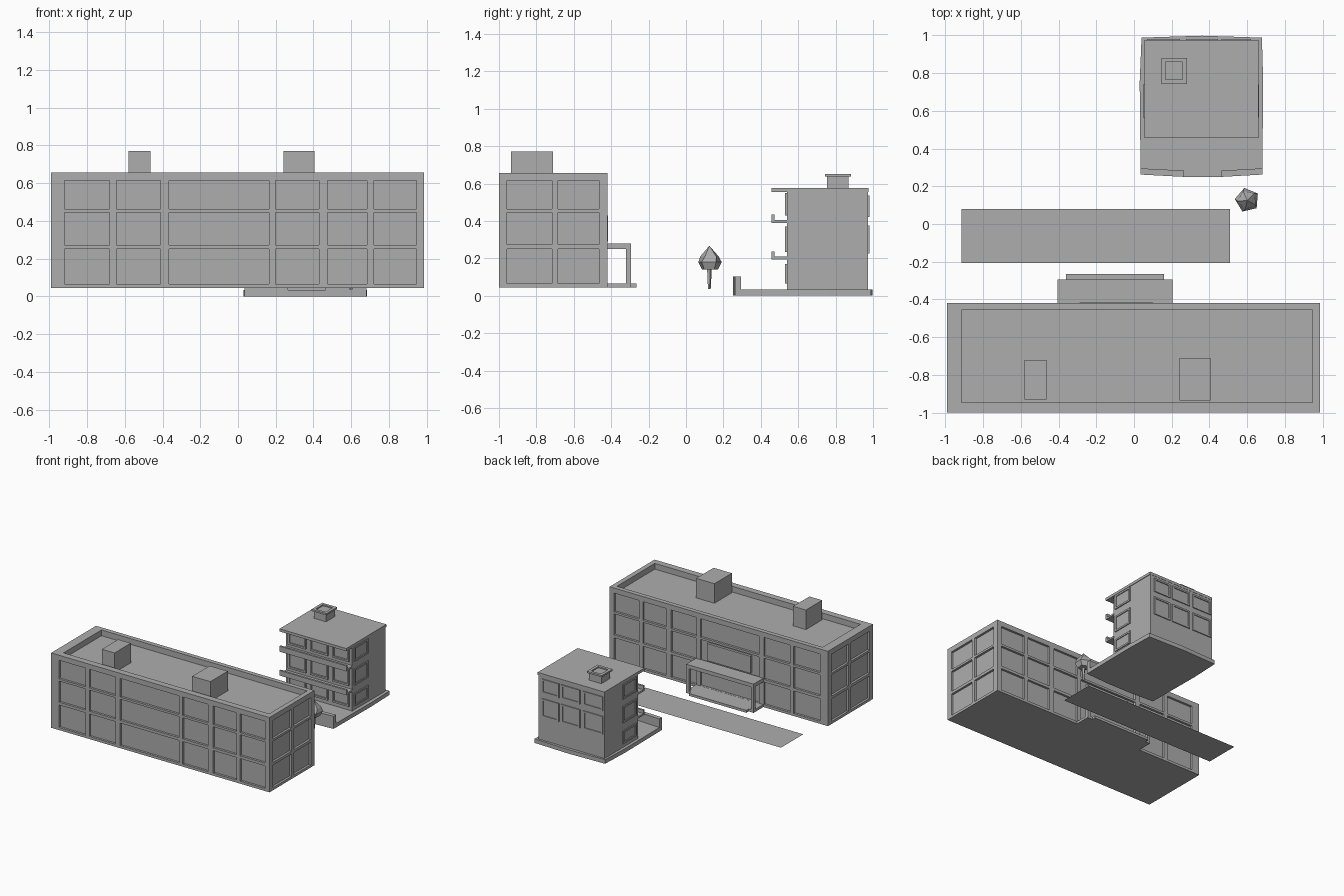
import bpy, bmesh, math

if "Cube" in bpy.data.objects:
    bpy.data.objects.remove(bpy.data.objects["Cube"])

grey = bpy.data.materials.new("plain grey")
grey.diffuse_color = (0.42, 0.42, 0.42, 1)
grey.use_nodes = True
grey.node_tree.nodes["Principled BSDF"].inputs["Base Color"].default_value = grey.diffuse_color


def finish(name, bm):
    bmesh.ops.remove_doubles(bm, verts=bm.verts, dist=0.0005)
    bmesh.ops.recalc_face_normals(bm, faces=bm.faces)
    me = bpy.data.meshes.new(name)
    bm.to_mesh(me)
    bm.free()
    me.materials.append(grey)
    ob = bpy.data.objects.new(name, me)
    bpy.context.collection.objects.link(ob)
    return ob


def quad(bm, pts):
    bm.faces.new([bm.verts.new(p) for p in pts])


def box_bm(bm, x0, x1, y0, y1, z0, z1):
    r = bmesh.ops.create_cube(bm, size=1)
    for v in r["verts"]:
        v.co = ((x0 + x1) / 2 + v.co.x * (x1 - x0), (y0 + y1) / 2 + v.co.y * (y1 - y0),
                (z0 + z1) / 2 + v.co.z * (z1 - z0))


def box(name, *b):
    bm = bmesh.new()
    box_bm(bm, *b)
    return finish(name, bm)


def ring(bm, place, u0, u1, v0, v1, w, d0, d1):
    """Reveal quads stepping from the outer rectangle in by w, depth d0 to d1."""
    a = [(u0, v0), (u1, v0), (u1, v1), (u0, v1)]
    b = [(u0 + w, v0 + w), (u1 - w, v0 + w), (u1 - w, v1 - w), (u0 + w, v1 - w)]
    for i in range(4):
        j = (i + 1) % 4
        quad(bm, [place(*a[i], d0), place(*a[j], d0), place(*b[j], d1), place(*b[i], d1)])
    return b


def wall(bm, place, u_ends, z_ends, cols, rows, depth):
    """Wall grid with recessed window cells."""
    us = sorted(list(u_ends) + [c for p in cols for c in p])
    zs = sorted(list(z_ends) + [c for p in rows for c in p])
    for i in range(len(us) - 1):
        for k in range(len(zs) - 1):
            u0, u1, v0, v1 = us[i], us[i + 1], zs[k], zs[k + 1]
            d = 0
            if i % 2 and k % 2:
                d = depth
                ring(bm, place, u0, u1, v0, v1, 0, 0, d)
            quad(bm, [place(u0, v0, d), place(u1, v0, d), place(u1, v1, d), place(u0, v1, d)])


# --- Long block: recessed windows on all four sides, parapet roof
X0, X1, Y0, Y1, Z0, Z1, ROOF = -0.99, 0.985, -1.0, -0.42, 0.045, 0.657, 0.61
cols = [(-0.92, -0.68), (-0.645, -0.41), (-0.365, 0.165), (0.2, 0.43), (0.475, 0.685), (0.72, 0.945)]
ends = [(-0.957, -0.716), (-0.684, -0.465)]
rows = [(0.066, 0.25), (0.273, 0.445), (0.463, 0.615)]
bm = bmesh.new()
wall(bm, lambda u, v, d: (u, Y0 + d, v), (X0, X1), (Z0, Z1), cols, rows, 0.018)
wall(bm, lambda u, v, d: (u, Y1 - d, v), (X0, X1), (Z0, Z1), cols, rows, 0.018)
wall(bm, lambda u, v, d: (X0 + d, u, v), (Y0, Y1), (Z0, Z1), ends, rows, 0.018)
wall(bm, lambda u, v, d: (X1 - d, u, v), (Y0, Y1), (Z0, Z1), ends, rows, 0.018)
px0, px1, py0, py1 = -0.915, 0.945, -0.947, -0.457
outer = [(X0, Y0), (X1, Y0), (X1, Y1), (X0, Y1)]
inner = [(px0, py0), (px1, py0), (px1, py1), (px0, py1)]
for i in range(4):
    j = (i + 1) % 4
    quad(bm, [(*outer[i], Z1), (*outer[j], Z1), (*inner[j], Z1), (*inner[i], Z1)])
    quad(bm, [(*inner[i], Z1), (*inner[j], Z1), (*inner[j], ROOF), (*inner[i], ROOF)])
quad(bm, [(*p, ROOF) for p in inner])
quad(bm, [(*p, Z0) for p in outer])
finish("long_block", bm)

# Roof units
box("roof_unit_small", -0.58, -0.465, -0.93, -0.72, 0.60, 0.77)
box("roof_unit_large", 0.24, 0.405, -0.935, -0.71, 0.60, 0.77)

# Entrance porch and wall plate at the back
box("porch_roof", -0.405, 0.205, -0.425, -0.295, 0.25, 0.28)
box("porch_floor", -0.405, 0.205, -0.425, -0.295, 0.045, 0.065)
box("porch_step", -0.36, 0.16, -0.30, -0.265, 0.045, 0.065)
for side, x in (("left", -0.405), ("right", 0.18)):
    box("porch_post_" + side, x, x + 0.025, -0.32, -0.295, 0.06, 0.255)
box("wall_plate", -0.29, 0.1, -0.44, -0.417, 0.29, 0.43)

# --- Paved strip between the buildings
bm = bmesh.new()
quad(bm, [(-0.915, -0.207, 0.04), (0.51, -0.207, 0.04), (0.51, 0.08, 0.04), (-0.915, 0.08, 0.04)])
finish("paved_strip", bm)

# --- Low-poly tree
bm = bmesh.new()
n = 5
prev = None
for r, z, turn in ((0.045, 0.14, 0), (0.066, 0.18, 0), (0.052, 0.21, 0.2)):
    loop = [bm.verts.new((0.6 + r * math.cos(1.8 + turn + i * math.tau / n),
                          0.127 + r * math.sin(1.8 + turn + i * math.tau / n), z)) for i in range(n)]
    if prev:
        for i in range(n):
            j = (i + 1) % n
            bm.faces.new([prev[i], prev[j], loop[j], loop[i]])
    else:
        bm.faces.new(loop)
    prev = loop
tip = bm.verts.new((0.6, 0.125, 0.267))
for i in range(n):
    bm.faces.new([prev[i], prev[(i + 1) % n], tip])
finish("tree_crown", bm)
bm = bmesh.new()
bmesh.ops.create_cone(bm, cap_ends=True, segments=5, radius1=0.008, radius2=0.014, depth=0.11)
bmesh.ops.translate(bm, verts=bm.verts, vec=(0.6, 0.124, 0.09))
finish("tree_trunk", bm)

# --- Small block on a slightly bowed base slab
bm = bmesh.new()
plan = [(0.035, 0.262), (0.265, 0.25), (0.465, 0.25), (0.68, 0.262), (0.685, 0.75),
        (0.678, 0.988), (0.36, 0.998), (0.04, 0.988), (0.03, 0.75)]
face = bm.faces.new([bm.verts.new((x, y, 0)) for x, y in plan])
ext = bmesh.ops.extrude_face_region(bm, geom=[face])
for v in ext["geom"]:
    if isinstance(v, bmesh.types.BMVert):
        v.co.z = 0.033
finish("base_slab", bm)

# Garden wall with a gap for the path
for side, xa, xb, ya, yb in (("left", 0.035, 0.265, 0.262, 0.25), ("right", 0.465, 0.68, 0.25, 0.262)):
    bm = bmesh.new()
    f = bm.faces.new([bm.verts.new(p) for p in
                      ((xa, ya, 0.02), (xb, yb, 0.02), (xb, yb + 0.033, 0.02), (xa, ya + 0.033, 0.02))])
    ext = bmesh.ops.extrude_face_region(bm, geom=[f])
    for v in ext["geom"]:
        if isinstance(v, bmesh.types.BMVert):
            v.co.z = 0.103
    finish("garden_wall_" + side, bm)

BX0, BX1, BY0, BY1 = 0.055, 0.655, 0.54, 0.973
box("small_block", BX0, BX1, BY0, BY1, 0.03, 0.565)
box("flat_roof", BX0, 0.66, 0.457, BY1 + 0.002, 0.555, 0.577)

# Balconies with front rails
for i, (z, top) in enumerate(((0.195, 0.237), (0.39, 0.435))):
    box(f"balcony_floor_{i + 1}", BX0, 0.66, 0.457, 0.545, z, z + 0.015)
    box(f"balcony_rail_{i + 1}", BX0, 0.66, 0.457, 0.473, z, top)


def framed(bm, place, u0, u1, v0, v1, d):
    """Raised window frame with a sunken pane."""
    ring(bm, place, u0, u1, v0, v1, 0, 0, d)
    b = ring(bm, place, u0, u1, v0, v1, 0.014, d, d)
    ring(bm, place, b[0][0], b[2][0], b[0][1], b[2][1], 0, d, 0.001)
    quad(bm, [place(u, v, 0.001) for u, v in b])


# Windows
levels = [(0.065, 0.17), (0.235, 0.37), (0.43, 0.55)]
bm = bmesh.new()
for v0, v1 in levels:
    for u0, u1 in ((0.08, 0.24), (0.28, 0.44), (0.48, 0.63)):
        framed(bm, lambda u, v, d: (u, BY0 - d, v), u0, u1, v0, v1, 0.012)
finish("front_windows", bm)
bm = bmesh.new()
for v0, v1 in ((0.225, 0.375), (0.42, 0.535)):
    for u0, u1 in ((0.07, 0.245), (0.275, 0.445), (0.465, 0.62)):
        framed(bm, lambda u, v, d: (u, BY1 + d, v), u0, u1, v0, v1, 0.008)
finish("back_windows", bm)
bm = bmesh.new()
for v0, v1 in levels:
    framed(bm, lambda u, v, d: (BX0 - d, u, v), 0.565, 0.74, v0, v1, 0.008)
    framed(bm, lambda u, v, d: (BX1 + d, u, v), 0.565, 0.74, v0, v1, 0.008)
finish("side_windows", bm)

# Chimney with an open square cap
box("chimney", 0.158, 0.268, 0.755, 0.868, 0.57, 0.642)
bm = bmesh.new()
box_bm(bm, 0.145, 0.28, 0.742, 0.765, 0.638, 0.652)
box_bm(bm, 0.145, 0.28, 0.858, 0.881, 0.638, 0.652)
box_bm(bm, 0.145, 0.168, 0.765, 0.858, 0.638, 0.652)
box_bm(bm, 0.257, 0.28, 0.765, 0.858, 0.638, 0.652)
finish("chimney_cap", bm)
